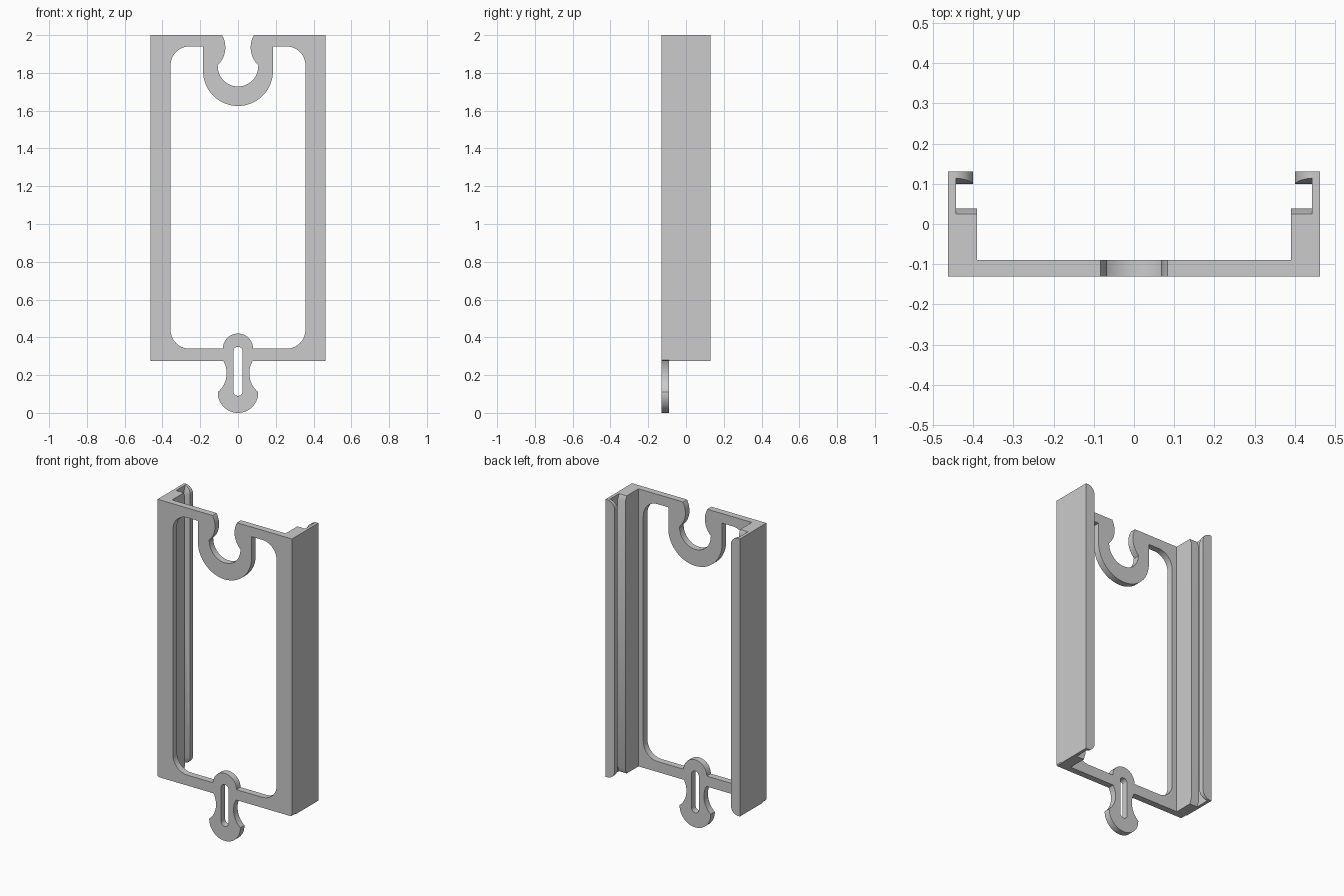
import bpy, bmesh, math
from mathutils import Vector

cube = bpy.data.objects.get("Cube")
if cube:
    bpy.data.objects.remove(cube)

grey = bpy.data.materials.new("light grey")
grey.use_nodes = True
grey.diffuse_color = (0.6, 0.6, 0.6, 1)
grey.node_tree.nodes["Principled BSDF"].inputs["Base Color"].default_value = (0.6, 0.6, 0.6, 1)

FRONT, PLATE_BACK, BACK = -0.13, -0.09, 0.13
BOTTOM, TOP, SIDE = 0.275, 2.0, 0.462


def arc(cx, cz, r, a0, a1, n=16):
    steps = [math.radians(a0 + (a1 - a0) * i / n) for i in range(n + 1)]
    return [(cx + r * math.cos(a), cz + r * math.sin(a)) for a in steps]


def mirrored(half):
    """Complete an outline from its +x half."""
    return half + [(-x, z) for x, z in reversed(half) if abs(x) > 1e-5]


def add_object(name, mesh):
    ob = bpy.data.objects.new(name, mesh)
    bpy.context.collection.objects.link(ob)
    mesh.materials.clear()
    mesh.materials.append(grey)
    bpy.ops.object.select_all(action='DESELECT')
    ob.select_set(True)
    bpy.context.view_layer.objects.active = ob
    bpy.ops.object.shade_smooth_by_angle(angle=math.radians(25))
    return ob


def plate(name, outlines):
    """Fill x-z outlines (inner ones become holes) and give them the plate thickness."""
    curve = bpy.data.curves.new(name, 'CURVE')
    curve.dimensions = '2D'
    curve.fill_mode = 'BOTH'
    curve.extrude = (PLATE_BACK - FRONT) / 2
    for pts in outlines:
        s = curve.splines.new('POLY')
        s.points.add(len(pts) - 1)
        for p, (x, z) in zip(s.points, pts):
            p.co = (x, z, 0, 1)
        s.use_cyclic_u = True
    tmp = bpy.data.objects.new(name + "_helper", curve)
    bpy.context.collection.objects.link(tmp)
    bpy.context.view_layer.update()
    mesh = bpy.data.meshes.new_from_object(tmp.evaluated_get(bpy.context.evaluated_depsgraph_get()))
    bpy.data.objects.remove(tmp)
    for v in mesh.vertices:
        x, z, d = v.co
        v.co = (x, (FRONT + PLATE_BACK) / 2 - d, z)
    bm = bmesh.new()
    bm.from_mesh(mesh)
    bmesh.ops.remove_doubles(bm, verts=bm.verts, dist=1e-5)
    bmesh.ops.recalc_face_normals(bm, faces=bm.faces)
    bm.to_mesh(mesh)
    bm.free()
    return add_object(name, mesh)


def prism(name, pts, y0, y1, cuts=()):
    """Extrude an x-z outline along y, then trim it with planes."""
    bm = bmesh.new()
    face = bm.faces.new([bm.verts.new((x, y0, z)) for x, z in pts])
    out = bmesh.ops.extrude_face_region(bm, geom=[face])
    moved = [g for g in out["geom"] if isinstance(g, bmesh.types.BMVert)]
    bmesh.ops.translate(bm, vec=(0, y1 - y0, 0), verts=moved)
    for co, no in cuts:
        geom = bm.verts[:] + bm.edges[:] + bm.faces[:]
        cut = bmesh.ops.bisect_plane(bm, geom=geom, plane_co=co, plane_no=no, clear_outer=True)
        edges = [g for g in cut["geom_cut"] if isinstance(g, bmesh.types.BMEdge)]
        bmesh.ops.holes_fill(bm, edges=edges)
    bmesh.ops.recalc_face_normals(bm, faces=bm.faces)
    mesh = bpy.data.meshes.new(name)
    bm.to_mesh(mesh)
    bm.free()
    return add_object(name, mesh)


# Face plate: outer outline with the hook slot at the top and the tail at the bottom
outer = mirrored(
    arc(0, 1.835, 0.107, -90, 0)
    + arc(0.197, 1.935, 0.13, 228, 150)
    + [(0.083, TOP), (SIDE, TOP), (SIDE, BOTTOM + 0.006), (SIDE - 0.006, BOTTOM)]
    + [(0.08, BOTTOM)] + arc(0.19, 0.21, 0.13, 150, 230)
    + arc(0, 0.107, 0.107, 0, -90))
# Window: passes below the hook and above the round eye of the tail
window = mirrored(
    arc(0, 1.81, 0.185, -90, 0) + [(0.185, 1.94)]
    + arc(0.257, 1.84, 0.1, 90, 0) + arc(0.257, 0.44, 0.1, 0, -90)
    + arc(0, 0.34, 0.08, 0, 90))
slot = mirrored(arc(0, 0.325, 0.025, 90, 0, 8) + arc(0, 0.115, 0.025, 0, -90, 8))
plate("face_plate", [outer, window, slot])

# Side rails: thick block, thin wall and rounded lip around an open groove
for side, s in (("left", 1), ("right", -1)):
    def box(x0, x1):
        return [(s * x0, BOTTOM), (s * x1, BOTTOM), (s * x1, TOP), (s * x0, TOP)]

    # groove edges flare open at both ends
    block_cuts = [(Vector((0, 0.025, z)), Vector((0, 0.03, d * 0.013)))
                  for z, d in ((TOP, 1), (BOTTOM, -1))]
    lip_cuts = [(Vector((0, 0.114, z)), Vector((0, -0.04, d * 0.014)))
                for z, d in ((TOP, 1), (BOTTOM, -1))]
    prism(side + "_rail_block", box(0.39, SIDE), PLATE_BACK, 0.038, block_cuts)
    prism(side + "_rail_wall", box(0.443, SIDE), 0.02, BACK)
    r = 0.05
    lip = ([(SIDE, BOTTOM), (SIDE, TOP)] + arc(0.4 + r, TOP - r, r, 90, 180, 10)
           + arc(0.4 + r, BOTTOM + r, r, 180, 270, 10))
    prism(side + "_rail_lip", [(s * x, z) for x, z in lip], 0.1, BACK, lip_cuts)
